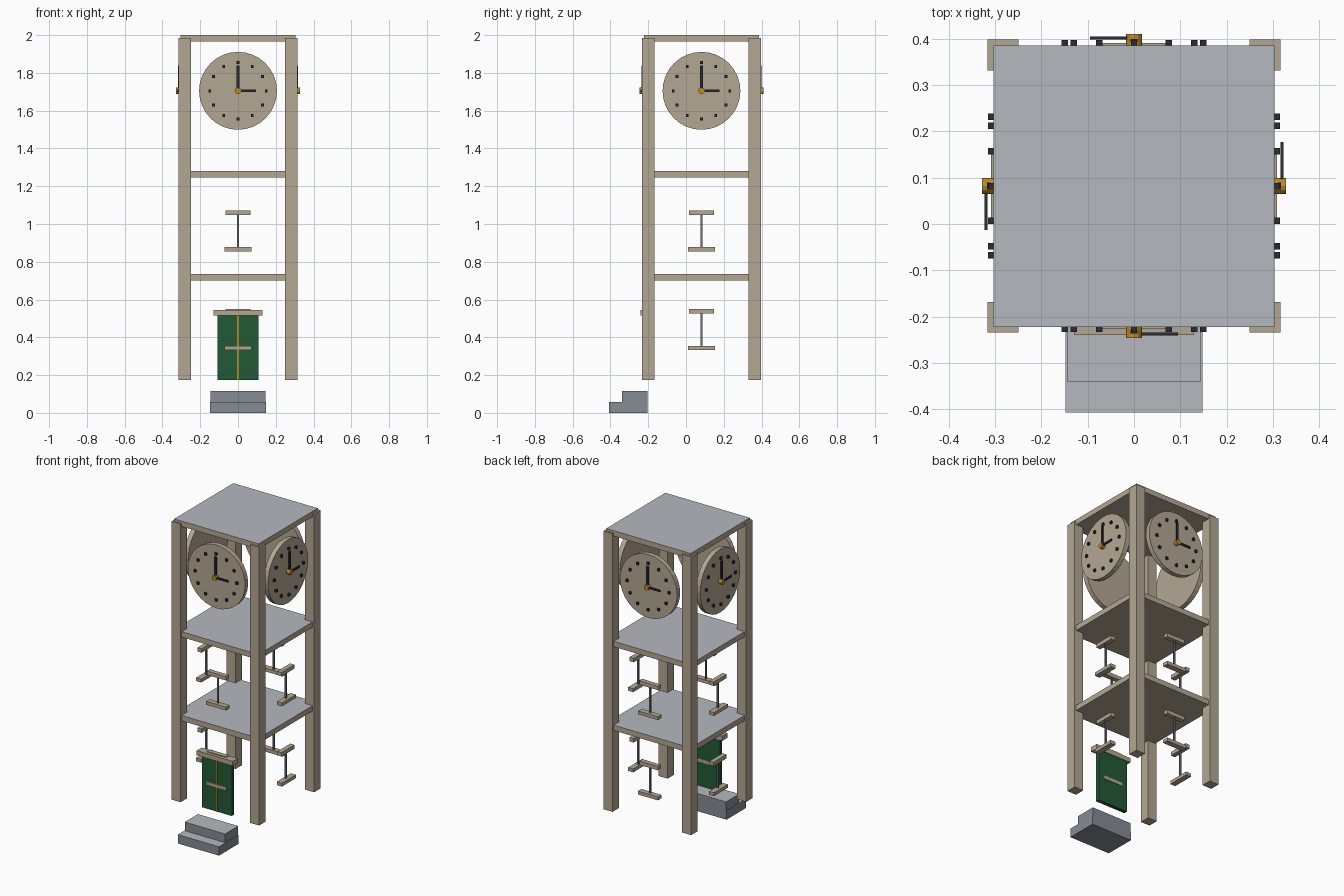
import bpy, bmesh, math
from mathutils import Matrix, Vector

cube = bpy.data.objects.get("Cube")
if cube:
    bpy.data.objects.remove(cube, do_unlink=True)


def material(name, rgb):
    """Flat material from 0-255 display values, stored as linear."""
    lin = [((c / 255 + 0.055) / 1.055) ** 2.4 if c > 10 else c / 3294 for c in rgb]
    m = bpy.data.materials.new(name)
    m.use_nodes = True
    m.diffuse_color = (*lin, 1)
    m.node_tree.nodes["Principled BSDF"].inputs["Base Color"].default_value = (*lin, 1)
    return m


TAN = material("tan stone", (180, 167, 147))
PALE = material("pale grey", (181, 186, 191))
GREY = material("slate grey", (133, 140, 148))
GREEN = material("door green", (34, 90, 54))
GOLD = material("gold", (190, 140, 38))
DARK = material("dark metal", (42, 44, 52))
BAR = material("window grey", (112, 119, 128))

CENTRE = Vector((0, 0.082, 0))
SIDES = ("front", "left", "back", "right")


def add_box(bm, x0, x1, y0, y1, z0, z1):
    size = Matrix.Diagonal((x1 - x0, y1 - y0, z1 - z0, 1))
    place = Matrix.Translation(((x0 + x1) / 2, (y0 + y1) / 2, (z0 + z1) / 2))
    bmesh.ops.create_cube(bm, size=1, matrix=place @ size)


def finish(name, bm, mat, side=0, top=None):
    """Turn to one side of the tower; optionally colour upward faces."""
    turn = Matrix.Translation(CENTRE) @ Matrix.Rotation(side * math.pi / 2, 4, "Z")
    bm.transform(turn)
    bm.normal_update()
    me = bpy.data.meshes.new(name)
    me.materials.append(mat)
    if top:
        me.materials.append(top)
        for f in bm.faces:
            f.material_index = int(f.normal.z > 0.9)
    bm.to_mesh(me)
    bm.free()
    ob = bpy.data.objects.new(name, me)
    bpy.context.collection.objects.link(ob)
    return ob


def panel(name, half, near, far, z0, z1, mat, side=0, shift=0):
    """Box on one side, between two distances from the tower axis."""
    bm = bmesh.new()
    add_box(bm, shift - half, shift + half, -far, -near, z0, z1)
    return finish(name, bm, mat, side)


def disc(name, radius, near, far, z, segments, mat, side):
    bm = bmesh.new()
    place = Matrix.Translation((0, -(near + far) / 2, z)) @ Matrix.Rotation(math.pi / 2, 4, "X")
    bmesh.ops.create_cone(bm, cap_ends=True, segments=segments, radius1=radius,
                          radius2=radius, depth=far - near, matrix=place)
    return finish(name, bm, mat, side)


# Floors and roof: tan slabs with pale tops
for name, z in (("lower_floor", 0.70), ("upper_floor", 1.245), ("roof", 1.965)):
    bm = bmesh.new()
    add_box(bm, -0.304, 0.304, -0.304, 0.304, z, z + 0.035)
    finish(name, bm, TAN, top=PALE)

CLOCK_Z = 1.705
for k, side in enumerate(SIDES):
    # Corner post
    bm = bmesh.new()
    add_box(bm, 0.25, 0.316, -0.316, -0.25, 0.175, 1.985)
    finish(f"corner_post_{side}", bm, TAN, k)

    # Clock face, hour marks, hands and hub
    disc(f"clock_face_{side}", 0.206, 0.272, 0.303, CLOCK_Z, 32, TAN, k)
    bm = bmesh.new()
    for i in range(12):
        a = i * math.pi / 6
        x, z = 0.15 * math.sin(a), CLOCK_Z + 0.15 * math.cos(a)
        add_box(bm, x - 0.007, x + 0.007, -0.315, -0.302, z - 0.008, z + 0.008)
    finish(f"hour_marks_{side}", bm, DARK, k)
    panel(f"minute_hand_{side}", 0.008, 0.311, 0.318, CLOCK_Z, CLOCK_Z + 0.133, DARK, k)
    panel(f"hour_hand_{side}", 0.0475, 0.316, 0.323, CLOCK_Z - 0.006,
          CLOCK_Z + 0.006, DARK, k, shift=0.0475)
    disc(f"clock_hub_{side}", 0.017, 0.303, 0.328, CLOCK_Z, 12, GOLD, k)

    # Two windows per side: lintel, sill and upright bar
    for level, z in (("lower", 0.333), ("upper", 0.855)):
        panel(f"{level}_sill_{side}", 0.072, 0.272, 0.309, z, z + 0.022, TAN, k)
        panel(f"{level}_lintel_{side}", 0.067, 0.272, 0.303, z + 0.192, z + 0.217, TAN, k)
        panel(f"{level}_window_bar_{side}", 0.005, 0.282, 0.292, z + 0.022, z + 0.192, BAR, k)

# Front door with gold seam and hood
panel("door", 0.108, 0.275, 0.300, 0.175, 0.515, GREEN)
panel("door_seam", 0.005, 0.299, 0.303, 0.175, 0.515, GOLD)
panel("door_hood", 0.13, 0.270, 0.322, 0.515, 0.545, TAN)

# Front steps
for name, half, far, z0, z1 in (("lower_step", 0.148, 0.489, 0, 0.058),
                                ("upper_step", 0.145, 0.422, 0.058, 0.115)):
    bm = bmesh.new()
    add_box(bm, -half, half, -far, -0.287, z0, z1)
    finish(name, bm, GREY, top=PALE)
